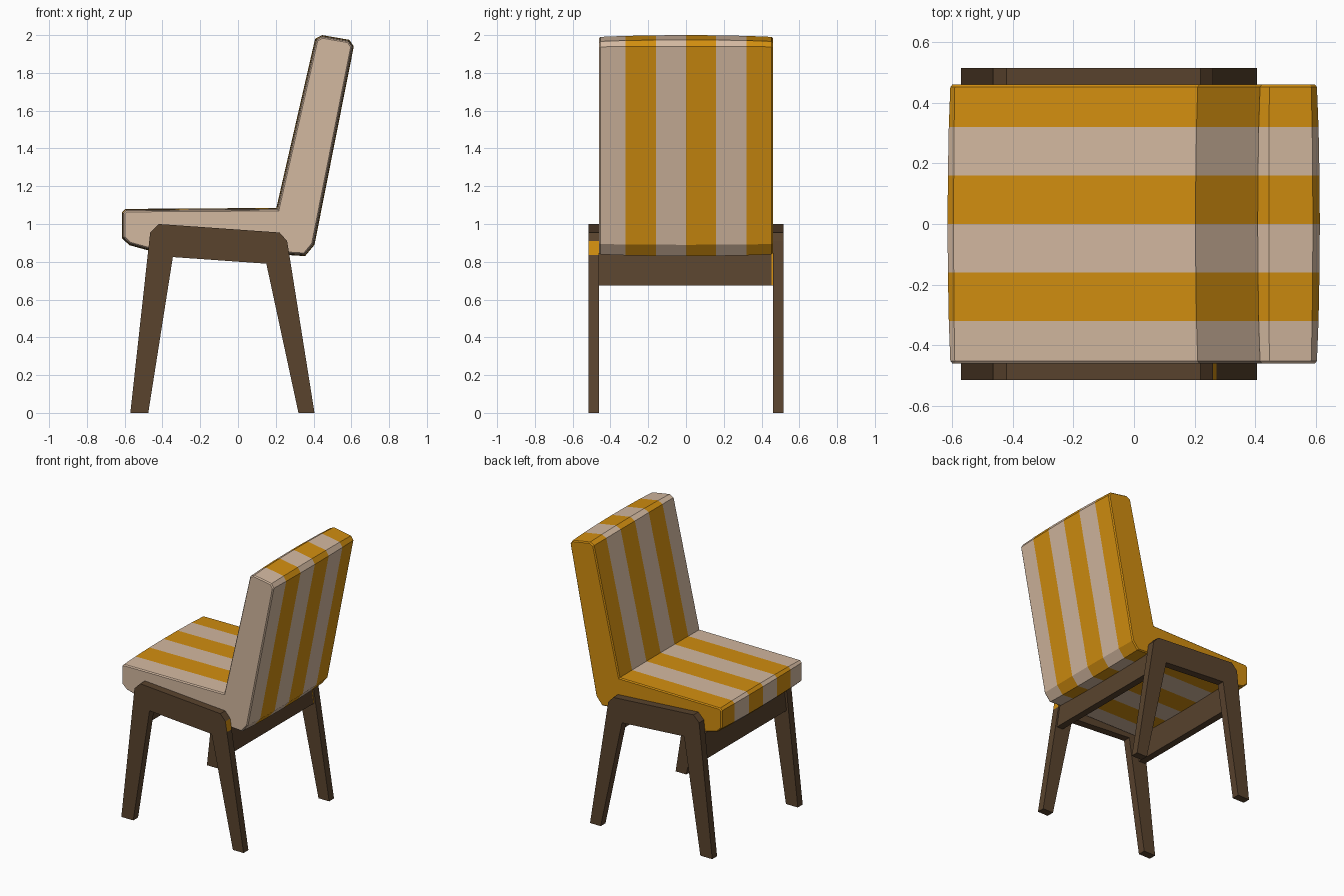
import bpy, bmesh, math
from mathutils import Vector

cube = bpy.data.objects.get("Cube")
if cube:
    bpy.data.objects.remove(cube, do_unlink=True)


def make_material(name, rgb):
    mat = bpy.data.materials.new(name)
    mat.use_nodes = True
    mat.diffuse_color = (*rgb, 1)
    bsdf = mat.node_tree.nodes["Principled BSDF"]
    bsdf.inputs["Base Color"].default_value = (*rgb, 1)
    bsdf.inputs["Roughness"].default_value = 0.8
    return mat


beige = make_material("beige fabric", (0.65, 0.48, 0.35))
mustard = make_material("mustard fabric", (0.64, 0.27, 0.005))
wood = make_material("dark wood", (0.1, 0.056, 0.027))


def offset(profile, d):
    """Move a clockwise (x, z) outline outwards by d."""
    pts = [Vector(p) for p in profile]
    result = []
    for i, p in enumerate(pts):
        e1 = (p - pts[i - 1]).normalized()
        e2 = (pts[(i + 1) % len(pts)] - p).normalized()
        n1, n2 = Vector((-e1.y, e1.x)), Vector((-e2.y, e2.x))
        result.append(p + (n1 + n2) * d / (1 + n1.dot(n2)))
    return result


def loft(name, profile, stations, mats, rule=None):
    """Sweep an outline along y through (y, outward offset) stations."""
    bm = bmesh.new()
    rings = [[bm.verts.new((p.x, y, p.y)) for p in offset(profile, d)]
             for y, d in stations]
    n = len(profile)
    for a, b in zip(rings, rings[1:]):
        for i in range(n):
            j = (i + 1) % n
            bm.faces.new((a[i], a[j], b[j], b[i]))
    bm.faces.new(rings[0])
    bm.faces.new(rings[-1])
    bmesh.ops.recalc_face_normals(bm, faces=bm.faces)
    bm.normal_update()
    if rule:
        for f in bm.faces:
            f.material_index = int(rule(f))
    mesh = bpy.data.meshes.new(name)
    bm.to_mesh(mesh)
    bm.free()
    for m in mats:
        mesh.materials.append(m)
    obj = bpy.data.objects.new(name, mesh)
    bpy.context.collection.objects.link(obj)
    return obj


# Striped one-piece seat and backrest, slightly crowned across its width
cushion = [(-0.575, 0.888), (-0.615, 0.925), (-0.615, 1.06), (-0.595, 1.08),
           (0.203, 1.085), (0.408, 1.98), (0.445, 2.0), (0.59, 1.975),
           (0.613, 1.94), (0.405, 0.89), (0.355, 0.83), (0.2, 0.84),
           (-0.42, 0.845)]
half = [(0.16, -0.001), (0.32, -0.004), (0.452, -0.009), (0.46, -0.016)]
stations = [(-y, d) for y, d in reversed(half)] + [(0, 0)] + half
loft("seat_and_backrest", cushion, stations, [beige, mustard],
     lambda f: math.floor((f.calc_center_median().y + 0.48) / 0.16) % 2)

# Two side frames, each a pair of splayed legs joined by a top bar
frame = [(-0.57, 0), (-0.465, 0.955), (-0.42, 1.0), (0.22, 0.955),
         (0.26, 0.91), (0.272, 0.835), (0.405, 0), (0.32, 0),
         (0.15, 0.79), (-0.345, 0.825), (-0.475, 0)]


def fabric_patch(f):
    c = f.calc_center_median()
    return f.normal.x > 0.5 and 0.84 < c.z < 0.91


loft("front_side_frame", frame, [(-0.515, 0), (-0.46, 0)],
     [wood, mustard], fabric_patch)
loft("back_side_frame", frame, [(0.46, 0), (0.515, 0)], [wood])

# Cross rails under the seat, leaning with the legs
rails = {"left_cross_rail": [(0.235, 0.675), (0.21, 0.845), (0.26, 0.845), (0.285, 0.675)],
         "right_cross_rail": [(-0.48, 0.675), (-0.46, 0.85), (-0.41, 0.85), (-0.43, 0.675)]}
for name, outline in rails.items():
    loft(name, outline, [(-0.462, 0), (0.452, 0), (0.462, 0)], [wood, mustard],
         lambda f: f.normal.x > 0.5 and f.calc_center_median().y > 0.45)
